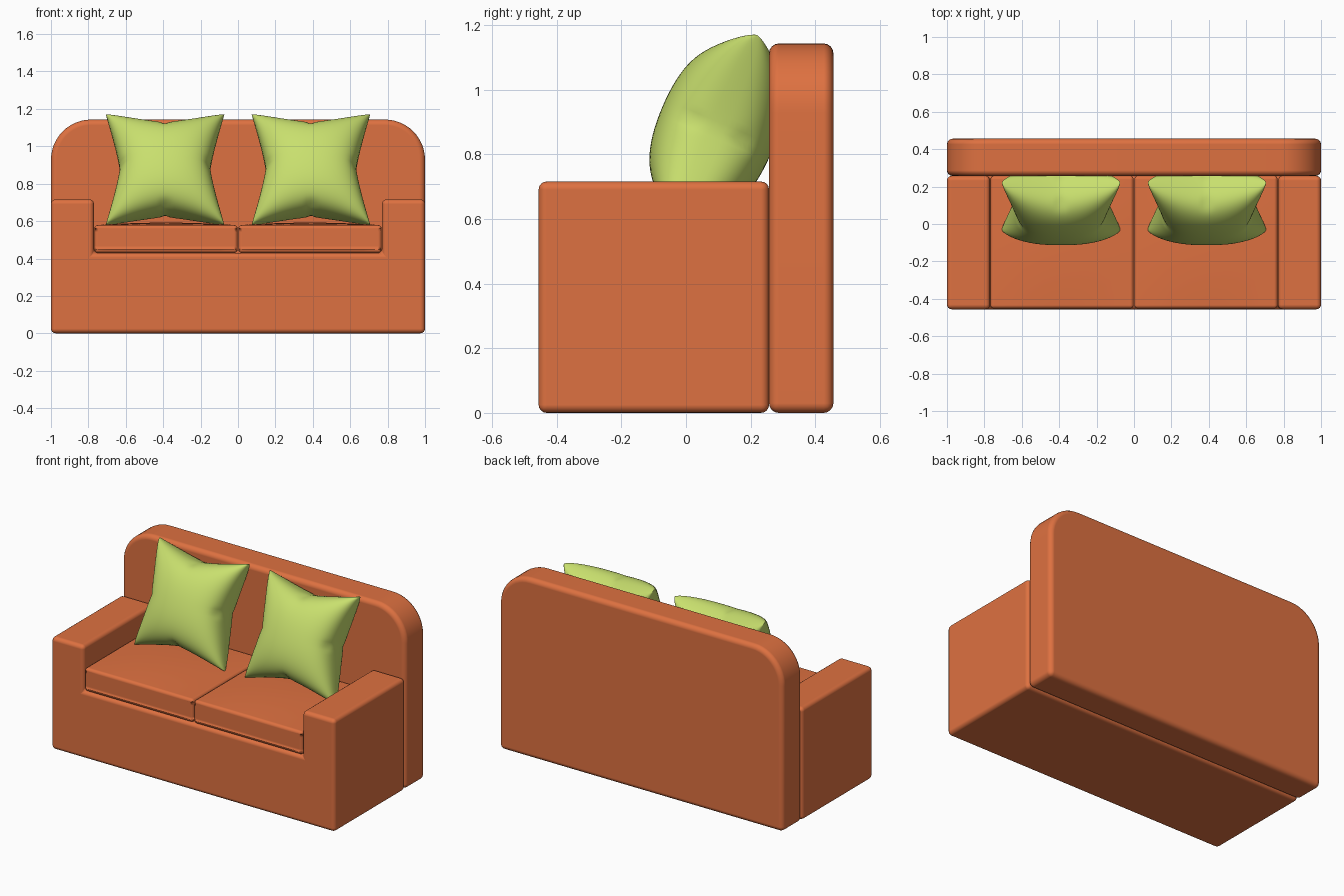
import bpy, bmesh, math
from mathutils import Vector, Matrix

if "Cube" in bpy.data.objects:
    bpy.data.objects.remove(bpy.data.objects["Cube"])


def material(name, color):
    m = bpy.data.materials.new(name)
    m.diffuse_color = (*color, 1)
    m.use_nodes = True
    m.node_tree.nodes["Principled BSDF"].inputs["Base Color"].default_value = m.diffuse_color
    return m


ORANGE = material("orange_fabric", (0.73, 0.165, 0.052))
GREEN = material("lime_fabric", (0.58, 0.74, 0.155))


def finish(name, bm, mat, bevel=0):
    bmesh.ops.recalc_face_normals(bm, faces=bm.faces[:])
    me = bpy.data.meshes.new(name)
    bm.to_mesh(me)
    bm.free()
    me.materials.append(mat)
    me.polygons.foreach_set("use_smooth", [True] * len(me.polygons))
    ob = bpy.data.objects.new(name, me)
    bpy.context.collection.objects.link(ob)
    if bevel:
        b = ob.modifiers.new("soft_edges", "BEVEL")
        b.width = bevel
        b.segments = 4
        b.limit_method = 'ANGLE'
        b.angle_limit = math.radians(40)
        b.harden_normals = True
    return ob


def extrude_profile(name, pts, y0, y1, bevel):
    """Extrude an (x, z) outline along y."""
    bm = bmesh.new()
    face = bm.faces.new([bm.verts.new((x, y0, z)) for x, z in pts])
    new = bmesh.ops.extrude_face_region(bm, geom=[face])["geom"]
    bmesh.ops.translate(bm, vec=(0, y1 - y0, 0),
                        verts=[v for v in new if isinstance(v, bmesh.types.BMVert)])
    return finish(name, bm, ORANGE, bevel)


# Base with both arms: one U-shaped block
extrude_profile("base_and_arms",
                [(-1, 0), (1, 0), (1, .716), (.77, .716), (.77, .43),
                 (-.77, .43), (-.77, .716), (-1, .716)], -.456, .257, .025)

# Backrest with large rounded top corners
R, TOP = .215, 1.143
outline = [(-1, 0), (1, 0)]
for cx, start in ((1 - R, 0), (-1 + R, 90)):
    for i in range(13):
        a = math.radians(start + i * 7.5)
        outline.append((cx + R * math.cos(a), TOP - R + R * math.sin(a)))
extrude_profile("backrest", outline, .257, .456, .03)


# Seat cushions with slightly crowned tops
def seat_cushion(name, side):
    bm = bmesh.new()
    bmesh.ops.create_cube(bm, size=2)
    bmesh.ops.subdivide_edges(bm, edges=bm.edges[:], cuts=7, use_grid_fill=True)
    for v in bm.verts:
        s, t, w = v.co
        z = .504 + .074 * w
        if w > .99:
            z += .014 * (1 - s * s) * (1 - t * t)
        v.co = (side * .385 + .383 * s, -.0975 + .3545 * t, z)
    return finish(name, bm, ORANGE, .022)


# Throw pillows: two inflated sheets joined at a pinched seam
def pillow(name, x):
    n = 40
    tilt = Matrix.Rotation(math.radians(-23), 4, 'X')
    bm = bmesh.new()

    def sheet(sign):
        grid = []
        for i in range(n + 1):
            row = []
            for j in range(n + 1):
                # sine spacing crowds points towards the seam
                s = math.sin((i / n - .5) * math.pi)
                t = math.sin((j / n - .5) * math.pi)
                px = s * (.317 - .075 * (1 - abs(t) ** 1.25) * abs(s))
                pz = t * (.320 - .068 * (1 - abs(s) ** 1.25) * abs(t))
                h = .183 * (max(0, 1 - s * s) * max(0, 1 - t * t)) ** .37
                # small tucks at the middle of each side
                for a, b in ((s, t), (t, s)):
                    h *= 1 - .3 * math.exp(-((abs(a) - .97) / .1) ** 2 - (b / .06) ** 2)
                p = tilt @ Vector((px, -sign * h, pz))
                row.append(bm.verts.new(p + Vector((x, .095, .875))))
            grid.append(row)
        for i in range(n):
            for j in range(n):
                bm.faces.new((grid[i][j], grid[i + 1][j],
                              grid[i + 1][j + 1], grid[i][j + 1]))

    sheet(1)
    sheet(-1)
    bmesh.ops.remove_doubles(bm, verts=bm.verts[:], dist=.0002)
    return finish(name, bm, GREEN)


for label, side in (("left", -1), ("right", 1)):
    seat_cushion(label + "_seat_cushion", side)
    pillow(label + "_pillow", side * .39)
